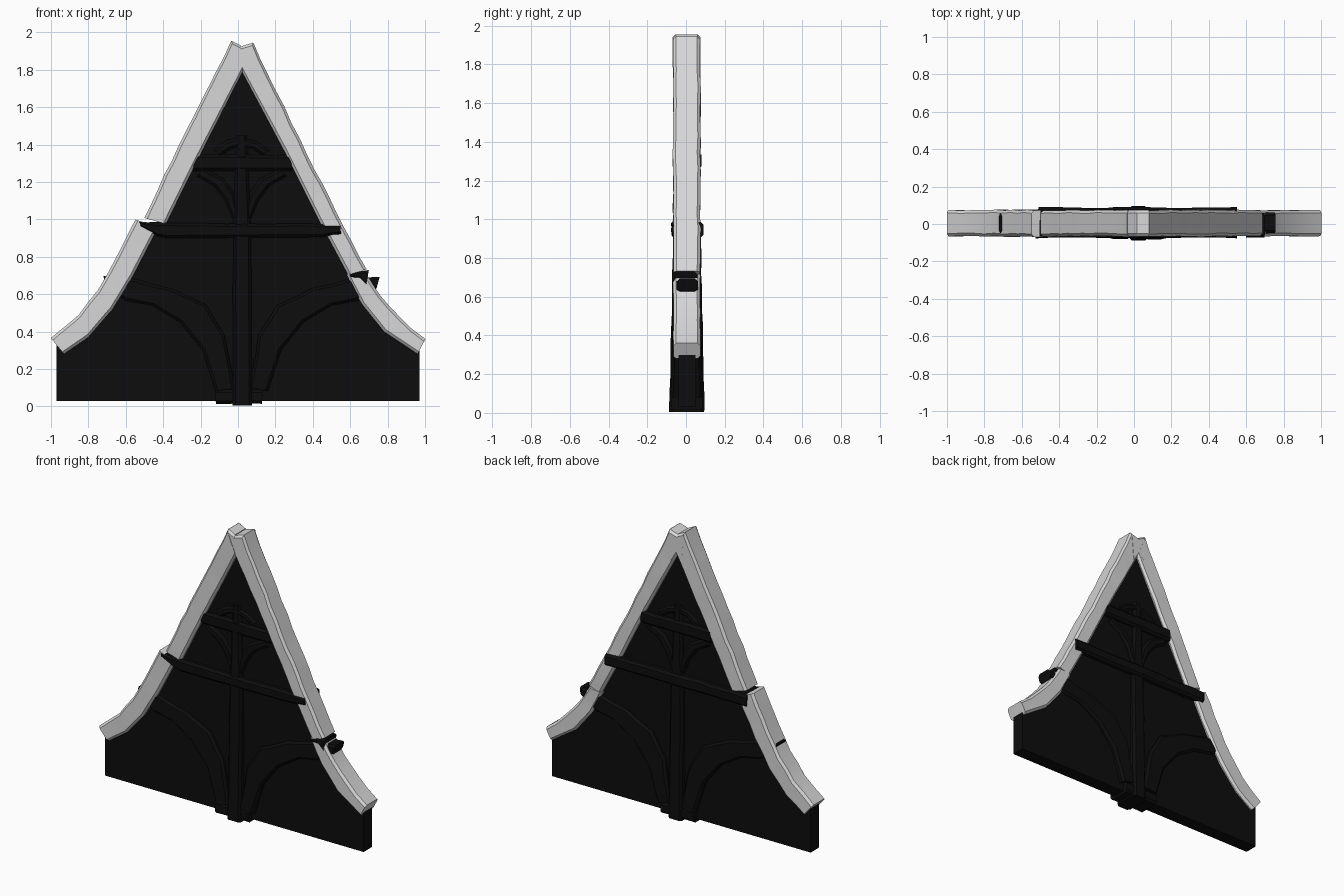
import bpy, bmesh, math, random
from mathutils import Vector

random.seed(4)
cube = bpy.data.objects.get("Cube")
if cube:
    bpy.data.objects.remove(cube, do_unlink=True)


def material(name, value):
    m = bpy.data.materials.new(name)
    m.use_nodes = True
    colour = (value, value, value, 1)
    m.diffuse_color = colour
    bsdf = m.node_tree.nodes["Principled BSDF"]
    bsdf.inputs["Base Color"].default_value = colour
    bsdf.inputs["Roughness"].default_value = 0.9
    return m


PALE = material("pale grey", 0.68)
BLACK = material("near black", 0.004)


def finish(name, bm, mat, smooth=True):
    bmesh.ops.recalc_face_normals(bm, faces=bm.faces)
    mesh = bpy.data.meshes.new(name)
    bm.to_mesh(mesh)
    bm.free()
    mesh.materials.append(mat)
    ob = bpy.data.objects.new(name, mesh)
    bpy.context.collection.objects.link(ob)
    if smooth:
        bpy.ops.object.select_all(action="DESELECT")
        ob.select_set(True)
        bpy.context.view_layer.objects.active = ob
        bpy.ops.object.shade_smooth_by_angle(angle=math.radians(35))
    return ob


def timber(name, outer, inner, depth, mat, end_depth=None, chamfer=0.015, wobble=0.003):
    """Chamfered, slightly hand-hewn bar between an outer and an inner edge line."""
    end_depth = end_depth or depth
    rows = []
    for k in range(len(outer) - 1):
        a, b = Vector(outer[k]), Vector(outer[k + 1])
        c, d = Vector(inner[k]), Vector(inner[k + 1])
        n = max(1, round((b - a).length / 0.09))
        rows += [(a.lerp(b, j / n), c.lerp(d, j / n)) for j in range(n)]
    rows.append((Vector(outer[-1]), Vector(inner[-1])))
    bm = bmesh.new()
    rings = []
    for k, (o, i) in enumerate(rows):
        t = k / (len(rows) - 1)
        y0 = depth[0] * (1 - t) + end_depth[0] * t + random.uniform(-wobble, wobble)
        y1 = depth[1] * (1 - t) + end_depth[1] * t + random.uniform(-wobble, wobble)
        o = o + Vector((random.uniform(-wobble, wobble), random.uniform(-wobble, wobble)))
        c = min(chamfer, (o - i).length * 0.3)
        f = c / max((o - i).length, 1e-4)
        oc, ic = o.lerp(i, f), i.lerp(o, f)
        section = [(o, y0 + c), (o, y1 - c), (oc, y1), (ic, y1),
                   (i, y1 - c), (i, y0 + c), (ic, y0), (oc, y0)]
        rings.append([bm.verts.new((p.x, y, p.y)) for p, y in section])
    for r, s in zip(rings, rings[1:]):
        for k in range(8):
            m = (k + 1) % 8
            bm.faces.new((r[k], r[m], s[m], s[k]))
    bm.faces.new(rings[0])
    bm.faces.new(rings[-1])
    return finish(name, bm, mat)


def mirrored(points, centre=0.02):
    return [(2 * centre - x, z) for x, z in points]


# Infill wall, hidden edge running under the middle of the trim
outline = [(-0.97, 0.03), (0.97, 0.03), (0.97, 0.33), (0.80, 0.47), (0.66, 0.68),
           (0.5, 0.98), (0.02, 1.87), (-0.44, 0.97), (-0.62, 0.68), (-0.78, 0.47), (-0.97, 0.33)]
bm = bmesh.new()
face = bm.faces.new([bm.verts.new((x, -0.04, z)) for x, z in outline])
new = bmesh.ops.extrude_face_region(bm, geom=[face])["geom"]
bmesh.ops.translate(bm, vec=(0, 0.09, 0), verts=[v for v in new if isinstance(v, bmesh.types.BMVert)])
finish("infill_wall", bm, BLACK, smooth=False)

# Pale barge boards along the slopes
BOARD = (-0.066, 0.074)
timber("right_upper_board", [(-0.50, 1.01), (-0.32, 1.39), (-0.035, 1.955)],
       [(-0.385, 0.975), (-0.22, 1.31), (0.03, 1.80)], BOARD, PALE)
timber("right_board_tip", [(-0.035, 1.955), (0.015, 1.93)],
       [(-0.02, 1.76), (0.03, 1.80)], BOARD, PALE, wobble=0)
timber("right_lower_board",
       [(-1.0, 0.365), (-0.85, 0.49), (-0.75, 0.62), (-0.66, 0.78), (-0.55, 1.0)],
       [(-0.93, 0.28), (-0.80, 0.37), (-0.67, 0.52), (-0.56, 0.70), (-0.425, 0.96)], BOARD, PALE)
timber("left_upper_board", [(0.08, 1.945), (0.33, 1.43), (0.53, 1.03), (0.685, 0.73)],
       [(0.015, 1.80), (0.25, 1.36), (0.43, 1.0), (0.59, 0.70)], BOARD, PALE)
timber("left_board_tip", [(0.015, 1.925), (0.08, 1.945)],
       [(0.0, 1.83), (0.06, 1.73)], BOARD, PALE, wobble=0)
timber("left_lower_board", [(0.68, 0.715), (0.76, 0.59), (0.86, 0.48), (1.0, 0.36)],
       [(0.58, 0.705), (0.66, 0.55), (0.78, 0.40), (0.96, 0.28)], BOARD, PALE)

# King post with its wide foot
timber("king_post", [(-0.03, 0.005), (-0.025, 0.9), (-0.01, 1.45)],
       [(0.075, 0.005), (0.07, 0.9), (0.05, 1.45)], (-0.085, 0.095), BLACK, (-0.055, 0.065))
timber("post_foot", [(-0.12, 0.015), (0.13, 0.015)],
       [(-0.12, 0.09), (0.13, 0.09)], (-0.075, 0.085), BLACK, wobble=0.002)

# Horizontal beams: the tie pokes out through the boards
timber("front_tie_beam", [(-0.53, 0.985), (-0.46, 0.985), (-0.4, 0.98), (0.46, 0.975), (0.55, 0.965)],
       [(-0.52, 0.965), (-0.43, 0.91), (-0.38, 0.9), (0.44, 0.905), (0.55, 0.92)],
       (-0.074, 0.03), BLACK)
timber("back_tie_beam", [(-0.51, 0.985), (0.55, 0.985)],
       [(-0.51, 0.905), (0.55, 0.905)], (0.0, 0.088), BLACK)
timber("collar_beam", [(-0.23, 1.345), (0.28, 1.345)],
       [(-0.24, 1.26), (0.29, 1.26)], (-0.06, 0.078), BLACK)

# Curved braces, mirrored about the post
brace_top = [(-0.02, 0.10), (-0.07, 0.38), (-0.17, 0.54), (-0.36, 0.63), (-0.55, 0.68), (-0.72, 0.695)]
brace_low = [(-0.12, 0.08), (-0.19, 0.30), (-0.31, 0.45), (-0.46, 0.54), (-0.60, 0.565), (-0.70, 0.63)]
small_top = [(0.0, 1.03), (-0.02, 1.14), (-0.08, 1.22), (-0.18, 1.27)]
small_low = [(-0.02, 0.98), (-0.07, 1.10), (-0.13, 1.18), (-0.22, 1.23)]
crown_top = [(0.02, 1.44), (-0.06, 1.42), (-0.13, 1.37)]
crown_low = [(0.02, 1.39), (-0.04, 1.375), (-0.09, 1.34)]
for side, flip in (("right", list), ("left", mirrored)):
    timber(side + "_brace", flip(brace_top), flip(brace_low), (-0.08, 0.088), BLACK, (-0.05, 0.06))
    timber(side + "_small_brace", flip(small_top), flip(small_low), (-0.056, 0.068), BLACK)
    timber(side + "_crown_arch", flip(crown_top), flip(crown_low), (-0.052, 0.062), BLACK)

# Dark split where the left boards meet
timber("board_split", [(0.60, 0.706), (0.65, 0.722), (0.70, 0.73)],
       [(0.60, 0.694), (0.65, 0.685), (0.685, 0.645)], (-0.073, 0.06), BLACK, wobble=0.001)
